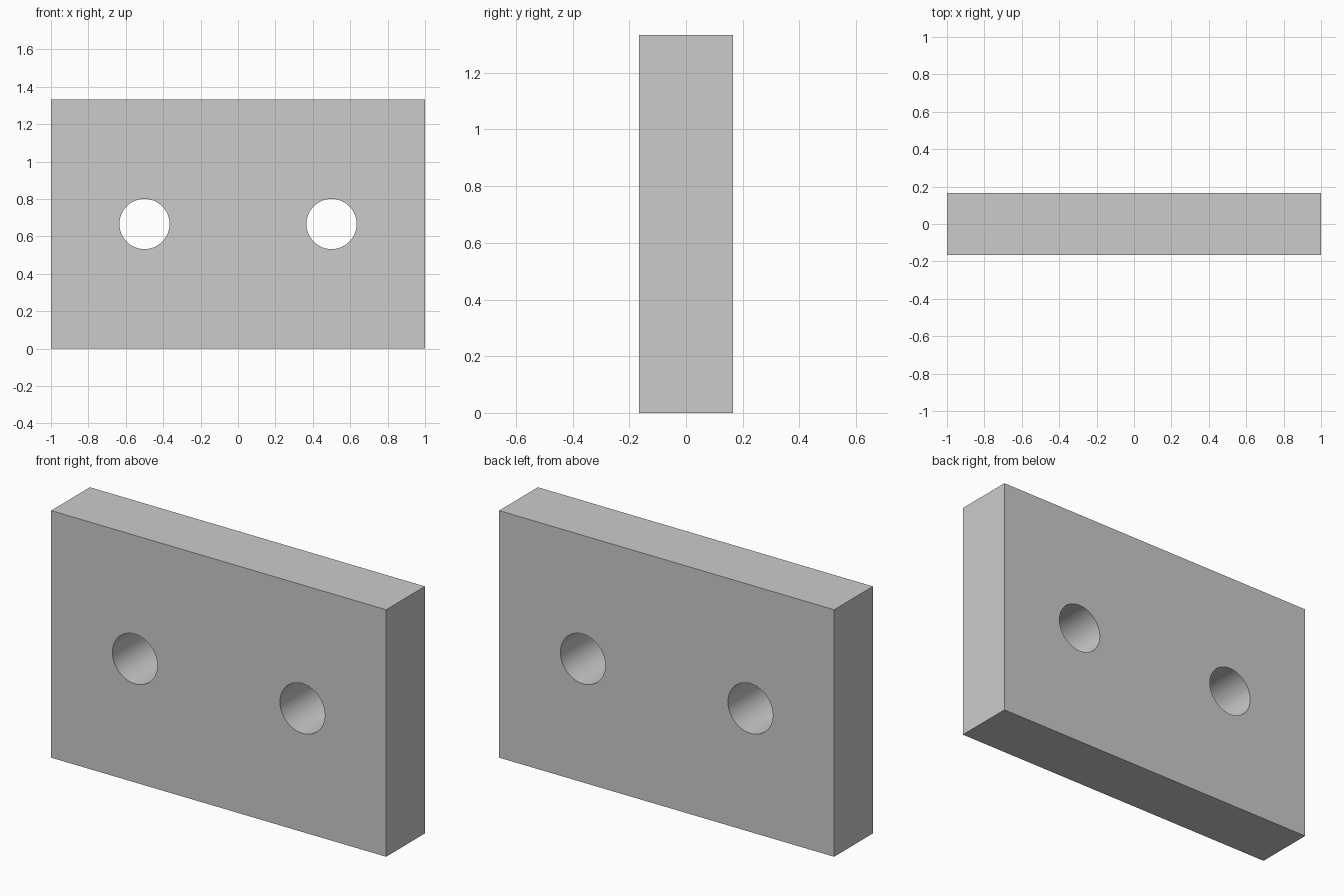
import bpy
import math

if "Cube" in bpy.data.objects:
    bpy.data.objects.remove(bpy.data.objects["Cube"])

WIDTH, DEPTH, HEIGHT = 2.0, 0.33, 1.333
HOLE_X, HOLE_R = 0.5, 0.134

# Rectangular plate standing on the ground
bpy.ops.mesh.primitive_cube_add(size=1, location=(0, 0, HEIGHT / 2))
plate = bpy.context.object
plate.name = "plate"
plate.scale = (WIDTH, DEPTH, HEIGHT)
bpy.ops.object.transform_apply(location=True, rotation=True, scale=True)

# Two round through holes, mirrored about the centre
for side in (-1, 1):
    bpy.ops.mesh.primitive_cylinder_add(
        vertices=96, radius=HOLE_R, depth=DEPTH * 2,
        location=(side * HOLE_X, 0, HEIGHT / 2), rotation=(math.pi / 2, 0, 0))
    cutter = bpy.context.object
    cutter.name = "hole_cutter"
    cutter.hide_render = True

    bpy.context.view_layer.objects.active = plate
    cut = plate.modifiers.new("hole", 'BOOLEAN')
    cut.operation = 'DIFFERENCE'
    cut.solver = 'EXACT'
    cut.object = cutter
    bpy.ops.object.modifier_apply(modifier=cut.name)
    bpy.data.objects.remove(cutter, do_unlink=True)

# Smooth hole walls, sharp plate edges
plate.select_set(True)
bpy.context.view_layer.objects.active = plate
bpy.ops.object.shade_smooth_by_angle(angle=math.radians(30))
